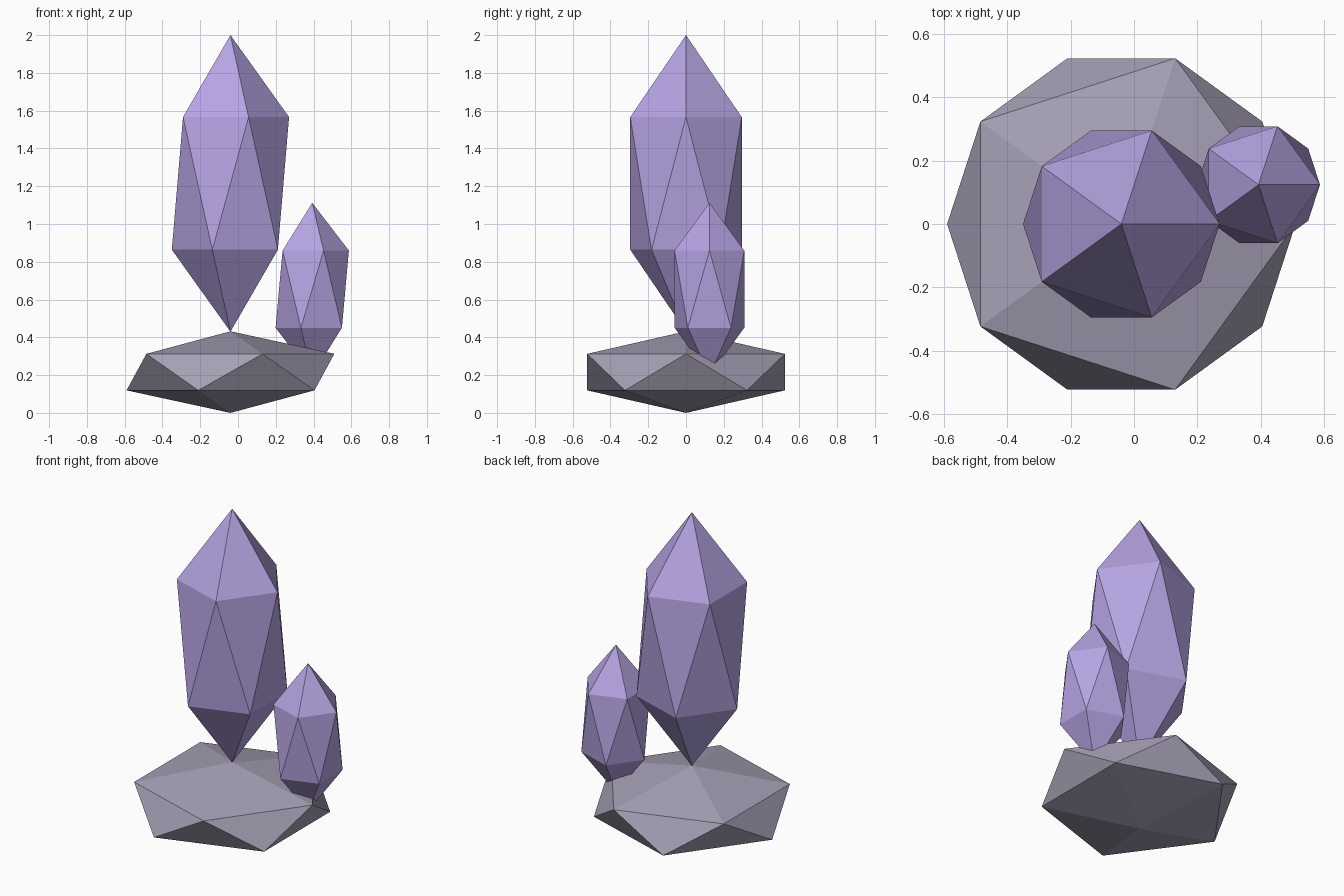
import bpy

if "Cube" in bpy.data.objects:
    bpy.data.objects.remove(bpy.data.objects["Cube"])


def material(name, rgb):
    m = bpy.data.materials.new(name)
    m.diffuse_color = (*rgb, 1.0)
    m.use_nodes = True
    m.node_tree.nodes["Principled BSDF"].inputs["Base Color"].default_value = m.diffuse_color
    return m


purple = material("crystal_purple", (0.47, 0.37, 0.77))
grey = material("rock_grey", (0.38, 0.35, 0.46))


def gem(name, center, radius, half_height, mat):
    """Flat-shaded icosahedron stretched along z; the ring lies at 0.894 of the radius."""
    bpy.ops.mesh.primitive_ico_sphere_add(subdivisions=1, radius=1.0, location=center)
    ob = bpy.context.object
    ob.name = name
    ob.scale = (radius, radius, half_height)
    bpy.ops.object.transform_apply(location=False, rotation=False, scale=True)
    ob.data.materials.append(mat)
    bpy.ops.object.shade_flat()
    return ob


# Squashed rock at the foot
gem("rock_base", (-0.04, 0, 0.216), 0.615, 0.216, grey)

# Tall crystal balanced on the rock's peak
gem("large_crystal", (-0.04, 0, 1.215), 0.347, 0.785, purple)

# Small crystal sunk into the rock's edge
gem("small_crystal", (0.393, 0.124, 0.655), 0.217, 0.457, purple)
